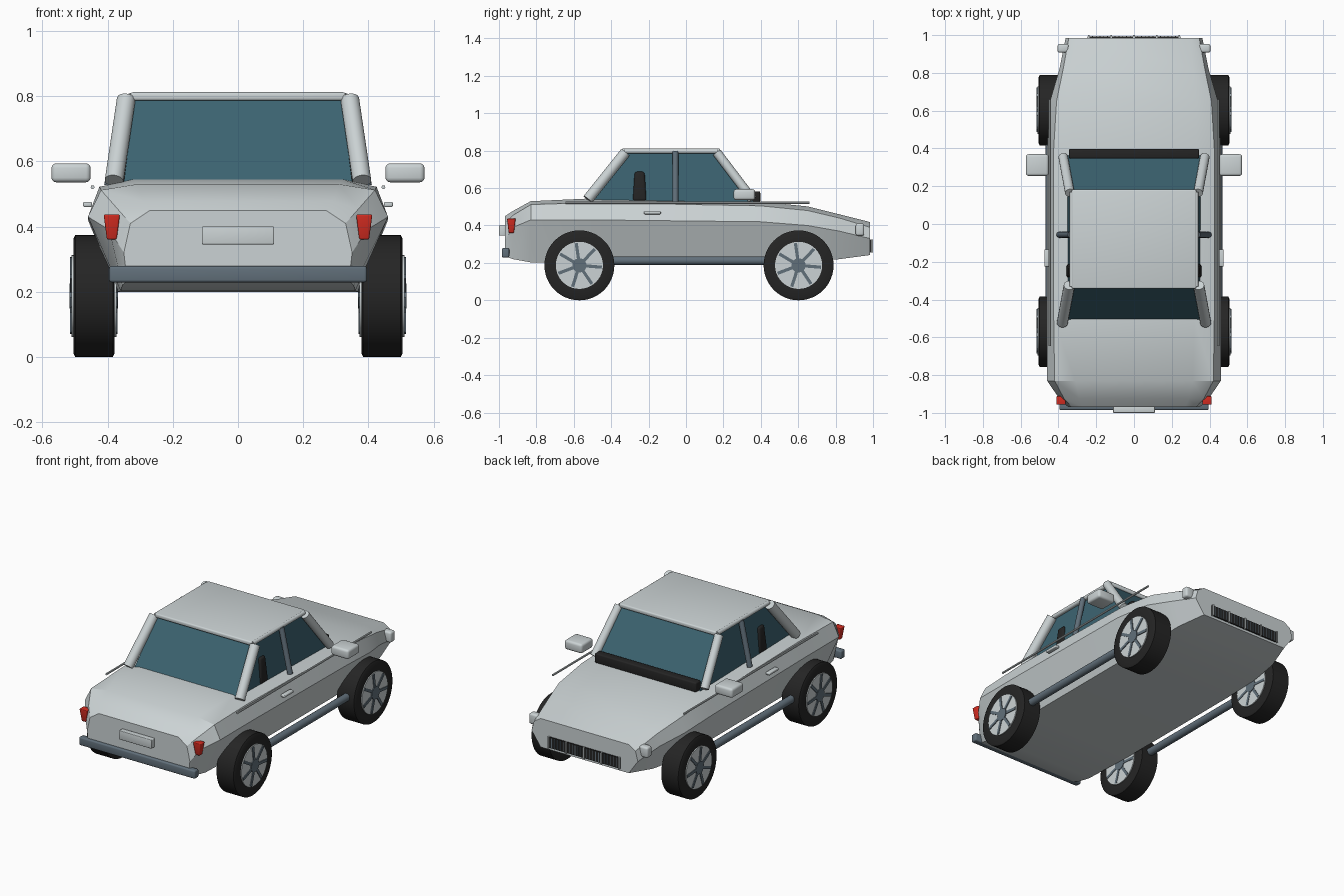
import bpy, bmesh, math
from mathutils import Vector, Matrix

if "Cube" in bpy.data.objects:
    bpy.data.objects.remove(bpy.data.objects["Cube"], do_unlink=True)


def material(name, r, g, b):
    m = bpy.data.materials.new(name)
    m.use_nodes = True
    m.diffuse_color = (r, g, b, 1)
    m.node_tree.nodes["Principled BSDF"].inputs["Base Color"].default_value = (r, g, b, 1)
    return m


PAINT = material("silver_paint", 0.60, 0.65, 0.66)
GLASS = material("teal_glass", 0.045, 0.125, 0.165)
SLATE = material("slate_trim", 0.12, 0.16, 0.195)
BLACK = material("black_rubber", 0.018, 0.018, 0.018)
RED = material("red_lamp", 0.65, 0.025, 0.015)


def finish(name, bm, mat, angle=35):
    bmesh.ops.recalc_face_normals(bm, faces=bm.faces)
    mesh = bpy.data.meshes.new(name)
    bm.to_mesh(mesh)
    bm.free()
    mesh.materials.append(mat)
    ob = bpy.data.objects.new(name, mesh)
    bpy.context.collection.objects.link(ob)
    bpy.ops.object.select_all(action="DESELECT")
    ob.select_set(True)
    bpy.context.view_layer.objects.active = ob
    bpy.ops.object.shade_smooth_by_angle(angle=math.radians(angle))
    return ob


def add_box(bm, center, size, rot=None):
    m = Matrix.Translation(center) @ (rot or Matrix()) @ Matrix.Diagonal((*size, 1))
    return bmesh.ops.create_cube(bm, size=1, matrix=m)["verts"]


def add_rod(bm, a, b, radius, sides=16):
    a, b = Vector(a), Vector(b)
    turn = (b - a).to_track_quat("Z", "Y").to_matrix().to_4x4()
    bmesh.ops.create_cone(bm, cap_ends=True, segments=sides, radius1=radius, radius2=radius,
                          depth=(b - a).length, matrix=Matrix.Translation((a + b) / 2) @ turn)


def box(name, center, size, mat, bevel=0.0, taper=None):
    """Rounded box; taper scales its x and y at the top and bottom."""
    bm = bmesh.new()
    for v in add_box(bm, center, size):
        if taper:
            k = taper[0] if v.co.z > center[2] else taper[1]
            v.co.x = center[0] + (v.co.x - center[0]) * k
            v.co.y = center[1] + (v.co.y - center[1]) * k
    if bevel:
        bmesh.ops.bevel(bm, geom=bm.edges[:], offset=bevel, segments=3, profile=0.5, affect="EDGES")
    return finish(name, bm, mat)


def rod(name, a, b, radius, mat, sides=16):
    bm = bmesh.new()
    add_rod(bm, a, b, radius, sides)
    return finish(name, bm, mat)


def loft(name, rings, mat, angle):
    bm = bmesh.new()
    loops = [[bm.verts.new(p) for p in ring] for ring in rings]
    n = len(loops[0])
    for p, q in zip(loops, loops[1:]):
        for i in range(n):
            bm.faces.new((p[i], p[(i + 1) % n], q[(i + 1) % n], q[i]))
    bm.faces.new(loops[0])
    bm.faces.new(loops[-1][::-1])
    return finish(name, bm, mat, angle)


# Body shell: y, then half width and height of floor, waist, shoulder, deck
SECTIONS = [
    (-0.968, (0.34, 0.235), (0.35, 0.32), (0.33, 0.41), (0.27, 0.45)),
    (-0.925, (0.355, 0.22), (0.395, 0.39), (0.37, 0.455), (0.29, 0.478)),
    (-0.83, (0.36, 0.203), (0.46, 0.43), (0.42, 0.512), (0.31, 0.53)),
    (-0.5, (0.37, 0.2), (0.46, 0.43), (0.425, 0.522), (0.32, 0.545)),
    (0.4, (0.37, 0.2), (0.46, 0.42), (0.425, 0.505), (0.33, 0.527)),
    (0.65, (0.365, 0.205), (0.445, 0.40), (0.41, 0.48), (0.33, 0.502)),
    (0.82, (0.35, 0.22), (0.395, 0.37), (0.375, 0.44), (0.31, 0.46)),
    (0.985, (0.30, 0.242), (0.362, 0.33), (0.345, 0.39), (0.30, 0.418)),
]
rings = []
for y, *half in SECTIONS:
    rings.append([(x, y, z) for x, z in half] + [(-x, y, z) for x, z in reversed(half)])
loft("body_shell", rings, PAINT, 28)


# Cabin glass block and roof
def rect(x, y0, y1, z):
    return [(-x, y0, z), (x, y0, z), (x, y1, z), (-x, y1, z)]


loft("cabin_glass", [rect(0.352, -0.52, 0.365, 0.52), rect(0.318, -0.325, 0.17, 0.79)], GLASS, 20)
box("roof_panel", (0, -0.08, 0.799), (0.66, 0.525, 0.026), PAINT, 0.008)
box("windscreen_cowl", (0, 0.372, 0.553), (0.69, 0.05, 0.06), BLACK, 0.008)

# Rear end and front end
box("rear_bumper", (0, -0.965, 0.254), (0.79, 0.04, 0.05), SLATE, 0.008)
box("rear_plate", (0, -0.983, 0.373), (0.222, 0.034, 0.055), PAINT, 0.004)
box("grille", (0, 0.985, 0.29), (0.49, 0.014, 0.066), BLACK)
bm = bmesh.new()
for i in range(-2, 3):
    add_box(bm, (i * 0.12, 0.99, 0.29), (0.008, 0.02, 0.07))
finish("grille_posts", bm, PAINT)
bm = bmesh.new()
for i in range(4):
    for j in range(1, 6):
        add_box(bm, (-0.24 + i * 0.12 + j * 0.02, 0.991, 0.29), (0.004, 0.006, 0.06))
finish("grille_slats", bm, SLATE)


# One complete wheel: tyre, rim and spokes
def wheel(label, s, y):
    r = 0.187
    profile = ((0.378, 0.12), (0.378, r - 0.012), (0.384, r), (0.499, r), (0.505, r - 0.012), (0.505, 0.12))
    bm = bmesh.new()
    steps = 48
    loops = []
    for k in range(steps):
        a = math.tau * k / steps
        loops.append([bm.verts.new((s * x, y + d * math.cos(a), r + d * math.sin(a))) for x, d in profile])
    for k in range(steps):
        p, q = loops[k], loops[(k + 1) % steps]
        for i in range(len(profile)):
            j = (i + 1) % len(profile)
            bm.faces.new((p[i], p[j], q[j], q[i]))
    finish(label + "_tyre", bm, BLACK)
    rod(label + "_rim", (s * 0.372, y, r), (s * 0.511, y, r), 0.126, PAINT, 40)
    bm = bmesh.new()
    add_rod(bm, (s * 0.368, y, r), (s * 0.517, y, r), 0.038, 24)
    for k in range(7):
        turn = Matrix.Rotation(math.radians(8) + math.tau * k / 7, 4, "X")
        mid = Vector((s * 0.4425, y, r)) + turn @ Vector((0, 0, 0.07))
        add_box(bm, mid, (0.146, 0.017, 0.10), turn)
    finish(label + "_spokes", bm, SLATE)


# Parts repeated on both sides
for side, s in (("left", 1), ("right", -1)):
    wheel(side + "_front_wheel", s, -0.57)
    wheel(side + "_rear_wheel", s, 0.602)
    rod(side + "_sloped_pillar_a", (s * 0.38, -0.525, 0.54), (s * 0.343, -0.325, 0.79), 0.029, PAINT)
    rod(side + "_sloped_pillar_b", (s * 0.375, 0.355, 0.54), (s * 0.34, 0.165, 0.79), 0.025, PAINT)
    rod(side + "_roof_rail", (s * 0.328, -0.33, 0.797), (s * 0.328, 0.17, 0.797), 0.013, PAINT)
    rod(side + "_centre_pillar", (s * 0.395, -0.057, 0.525), (s * 0.335, -0.057, 0.795), 0.016, SLATE)
    rod(side + "_sill_bar", (s * 0.445, -0.45, 0.212), (s * 0.445, 0.48, 0.212), 0.023, SLATE)
    rod(side + "_belt_trim", (s * 0.446, -0.645, 0.521), (s * 0.446, 0.66, 0.521), 0.006, PAINT, 8)
    box(side + "_door_handle", (s * 0.461, -0.18, 0.468), (0.028, 0.09, 0.016), PAINT, 0.005)
    box(side + "_mirror", (s * 0.512, 0.312, 0.565), (0.12, 0.115, 0.058), PAINT, 0.014)
    box(side + "_headlight", (s * 0.375, 0.93, 0.378), (0.06, 0.046, 0.066), PAINT, 0.012)
    box(side + "_seat_back", (s * 0.315, -0.248, 0.61), (0.085, 0.075, 0.155), BLACK, 0.012, (0.7, 1))
    box(side + "_tail_lamp", (s * 0.387, -0.934, 0.399), (0.05, 0.046, 0.077), RED, 0.005, (1, 0.6))
